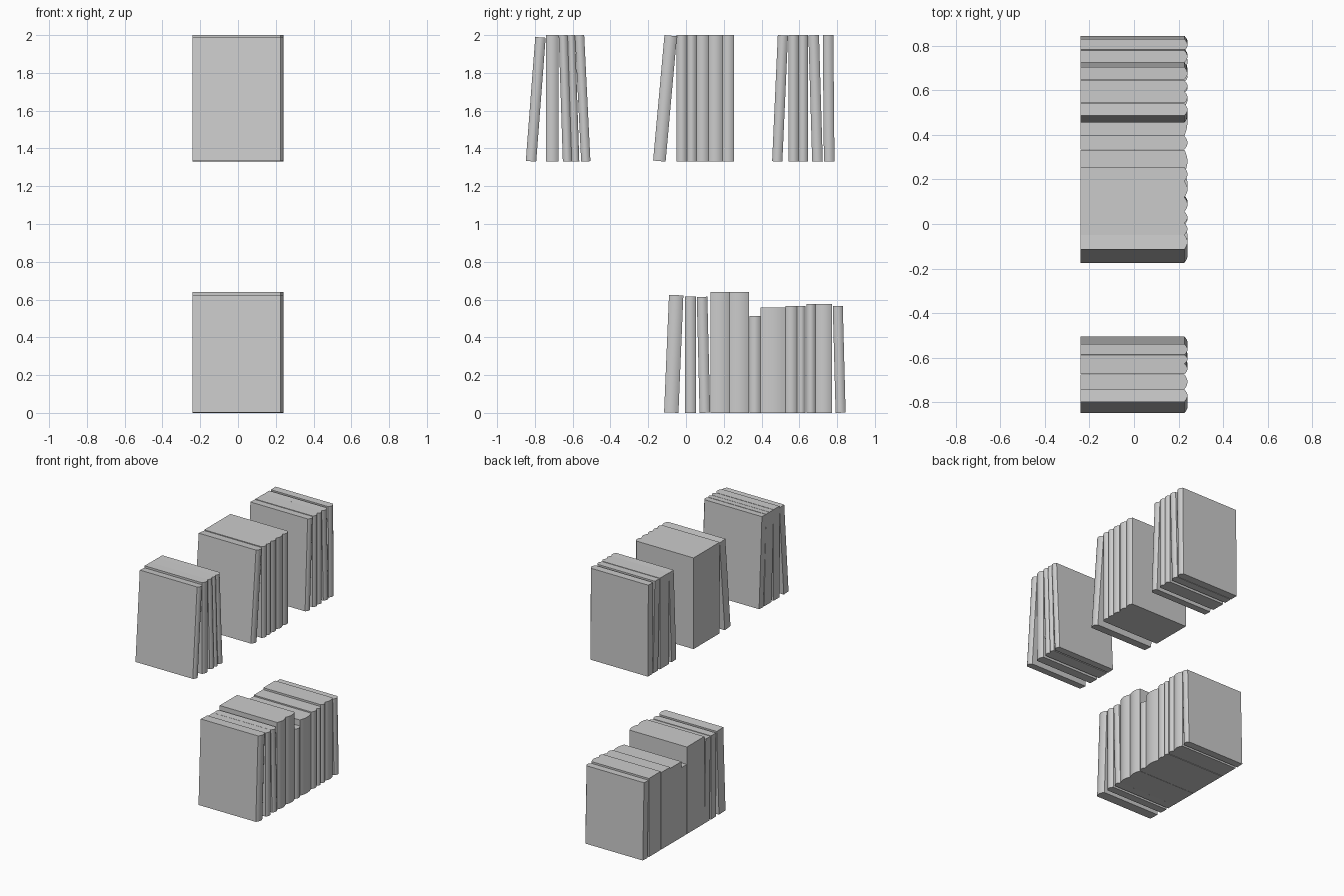
import bpy, bmesh, math

if "Cube" in bpy.data.objects:
    bpy.data.objects.remove(bpy.data.objects["Cube"])

BACK, FRONT, BULGE, STEPS = -0.24, 0.24, 0.014, 8


def book(name, y0, y1, z0, z1, lean=0.0):
    """Book with a rounded spine on +x; lean is the y shift from foot to head."""
    w, mid = y1 - y0, (y0 + y1) / 2
    # cross-section: square fore-edge, gently bowed spine
    profile = [(BACK, y1), (BACK, y0)]
    for i in range(STEPS + 1):
        t = -1 + 2 * i / STEPS
        profile.append((FRONT - BULGE * t * t, mid + t * w / 2))
    slope = lean / (z1 - z0)
    rise = abs(slope) * w
    height = z1 - z0 - rise
    bm = bmesh.new()
    rings = []
    for k in (0, 1):
        ring = []
        for x, y in profile:
            # tilted head and foot, standing on the lower corner
            tilt = -slope * (y - mid) + rise / 2
            ring.append(bm.verts.new((x, y + k * lean, z0 + k * height + tilt)))
        rings.append(ring)
    low, high = rings
    n = len(profile)
    bm.faces.new(low[::-1])
    bm.faces.new(high)
    for i in range(n):
        j = (i + 1) % n
        bm.faces.new((low[i], low[j], high[j], high[i]))
    bmesh.ops.recalc_face_normals(bm, faces=bm.faces)
    mesh = bpy.data.meshes.new(name)
    bm.to_mesh(mesh)
    bm.free()
    ob = bpy.data.objects.new(name, mesh)
    bpy.context.collection.objects.link(ob)
    bpy.context.view_layer.objects.active = ob
    ob.select_set(True)
    bpy.ops.object.shade_smooth_by_angle(angle=math.radians(25))
    ob.select_set(False)


# upper row: (foot y start, foot y end, lean, top z)
upper = {
    "upper_left_book": [
        (-0.848, -0.793, 0.05, 1.99), (-0.742, -0.675, 0, 2),
        (-0.652, -0.605, -0.022, 2), (-0.605, -0.565, -0.022, 2),
        (-0.555, -0.506, -0.033, 2)],
    "upper_middle_book": [
        (-0.174, -0.108, 0.06, 2), (-0.049, 0.004, 0, 2),
        (0.004, 0.055, 0, 2), (0.055, 0.12, 0, 2),
        (0.12, 0.192, 0, 2), (0.192, 0.255, 0, 2)],
    "upper_right_book": [
        (0.456, 0.51, 0.03, 2), (0.543, 0.595, 0, 2),
        (0.595, 0.645, 0, 2), (0.668, 0.724, -0.02, 2),
        (0.73, 0.786, -0.006, 2)],
}
for group, books in upper.items():
    for i, (a, b, lean, top) in enumerate(books, 1):
        book(f"{group}_{i}", a, b, 1.33, top, lean)

# lower row of mixed heights
lower = [
    (-0.116, -0.04, 0.026, 0.625), (-0.005, 0.053, 0, 0.615),
    (0.072, 0.128, -0.015, 0.615), (0.13, 0.23, 0, 0.64),
    (0.23, 0.333, 0, 0.64), (0.335, 0.395, 0, 0.513),
    (0.395, 0.526, 0, 0.557), (0.526, 0.588, 0, 0.566),
    (0.588, 0.632, 0, 0.566), (0.637, 0.685, 0, 0.577),
    (0.685, 0.774, 0, 0.577), (0.792, 0.845, -0.015, 0.567)]
for i, (a, b, lean, top) in enumerate(lower, 1):
    book(f"lower_book_{i}", a, b, 0.0, top, lean)
